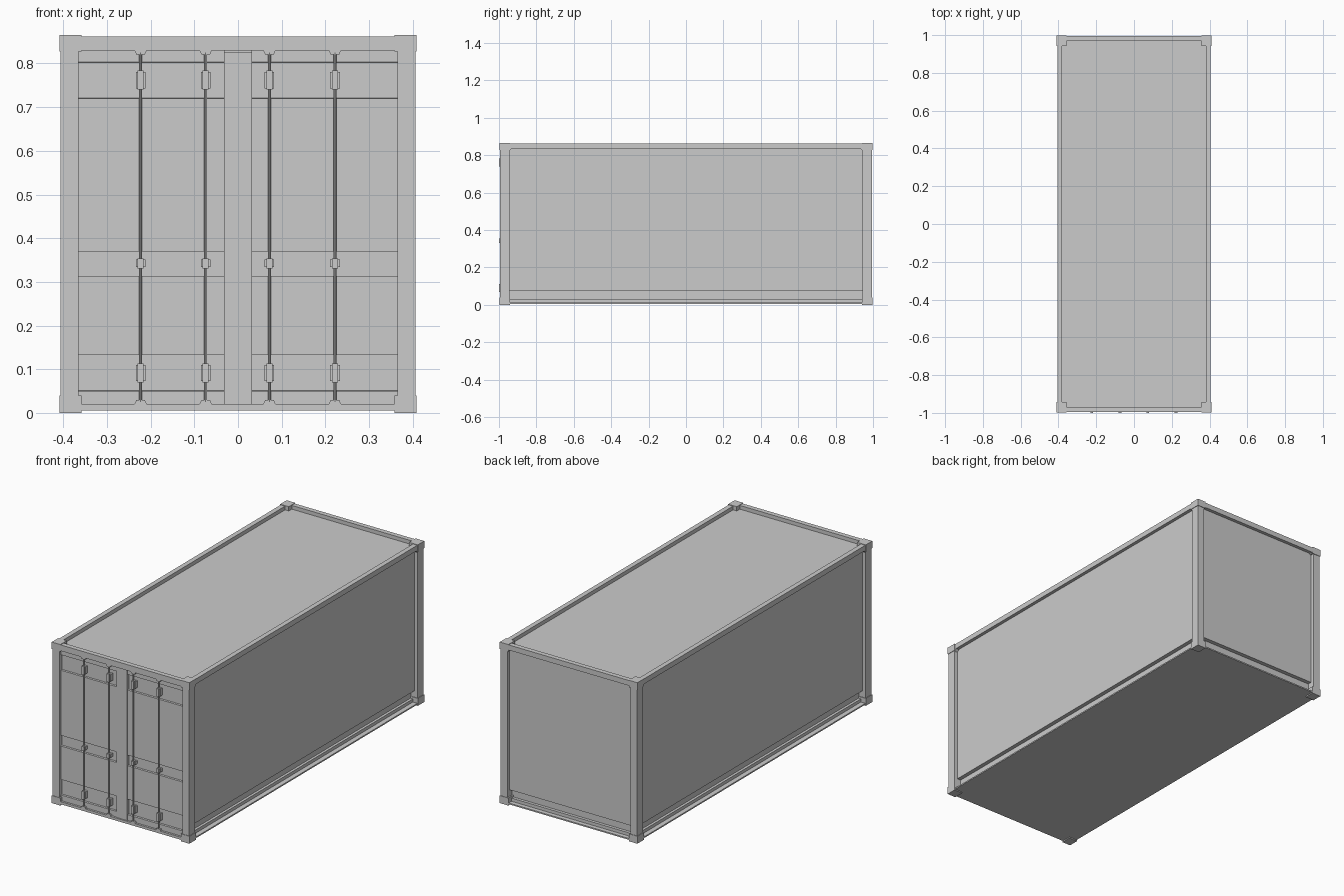
import bpy, bmesh

if "Cube" in bpy.data.objects:
    bpy.data.objects.remove(bpy.data.objects["Cube"])

def mesh_object(name, bm):
    bmesh.ops.recalc_face_normals(bm, faces=bm.faces)
    me = bpy.data.meshes.new(name)
    bm.to_mesh(me)
    bm.free()
    ob = bpy.data.objects.new(name, me)
    bpy.context.collection.objects.link(ob)
    return ob

def box(name, x0, x1, y0, y1, z0, z1):
    bm = bmesh.new()
    bmesh.ops.create_cube(bm, size=1)
    for v in bm.verts:
        v.co = ((x0 + x1) / 2 + v.co.x * (x1 - x0),
                (y0 + y1) / 2 + v.co.y * (y1 - y0),
                (z0 + z1) / 2 + v.co.z * (z1 - z0))
    return mesh_object(name, bm)

def extrude(name, points, vec):
    bm = bmesh.new()
    face = bm.faces.new([bm.verts.new(p) for p in points])
    out = bmesh.ops.extrude_face_region(bm, geom=[face], use_keep_orig=True)
    verts = [e for e in out["geom"] if isinstance(e, bmesh.types.BMVert)]
    bmesh.ops.translate(bm, verts=verts, vec=vec)
    return mesh_object(name, bm)

W, L, H = 0.409, 0.997, 0.865      # outer half width, half length, height
PX, PY = 0.365, 0.945              # inner faces of the posts

# Corner castings and posts
for sx in (-1, 1):
    for sy in (-1, 1):
        def corner(name, xi, xo, yi, yo, z0, z1):
            box(name, *sorted((sx * xi, sx * xo)), *sorted((sy * yi, sy * yo)), z0, z1)
        corner("corner_casting_bottom", 0.358, W, 0.942, L, 0, 0.04)
        corner("corner_casting_top", 0.358, W, 0.942, L, 0.827, H)
        corner("corner_post", PX, 0.406, PY, 0.994, 0.04, 0.827)

# Side rail and wall profile: raised top rail, inset wall, channel at the bottom
def wall_profile(edge):
    return [(edge - 0.05, 0.006), (edge, 0.006), (edge, 0.013),
            (edge - 0.04, 0.013), (edge - 0.04, 0.075), (edge - 0.018, 0.075),
            (edge - 0.018, 0.834), (edge, 0.834), (edge, 0.862),
            (edge - 0.026, 0.862), (edge - 0.026, 0.83), (edge - 0.05, 0.83)]

for sx in (-1, 1):
    extrude("side_wall", [(sx * x, -0.95, z) for x, z in wall_profile(0.406)], (0, 1.9, 0))
    # Small gussets in the upper corners of each side opening
    for sy in (-1, 1):
        extrude("corner_gusset", [(sx * 0.38, sy * PY, 0.834), (sx * 0.38, sy * (PY - 0.012), 0.834),
                                  (sx * 0.38, sy * PY, 0.822)], (sx * 0.026, 0, 0))
extrude("back_wall", [(-0.37, y, z) for y, z in wall_profile(0.994)], (0.74, 0, 0))

# Roof and floor
box("roof", -0.385, 0.385, -0.975, 0.975, 0.82, 0.842)
box("floor", -0.38, 0.38, -0.97, 0.97, 0.006, 0.03)

# Front frame
box("front_top_rail", -PX, PX, -0.994, -0.968, 0.83, 0.862)
box("front_sill", -PX, PX, -0.994, -0.95, 0.006, 0.02)

# Doors with three recessed horizontal bands
FACE, DEEP = -0.983, -0.973
profile = [(-0.95, 0.018), (FACE, 0.018)]
for z0, z1 in ((0.05, 0.133), (0.313, 0.37), (0.72, 0.803)):
    profile += [(FACE, z0), (DEEP, z0 + 0.001), (DEEP, z1 - 0.001), (FACE, z1)]
profile += [(FACE, 0.832), (-0.95, 0.832)]
for name, x0 in (("left_door", -0.367), ("right_door", 0.03)):
    extrude(name, [(x0, y, z) for y, z in profile], (0.337, 0, 0))
box("door_overlap_strip", -0.032, 0.032, -0.987, -0.95, 0.02, 0.826)

# Locking bars with keepers at the ends and three guides each
for x in (-0.223, -0.074, 0.072, 0.222):
    bm = bmesh.new()
    bmesh.ops.create_cone(bm, cap_ends=True, segments=8, radius1=0.0035, radius2=0.0035, depth=0.8)
    bmesh.ops.translate(bm, verts=bm.verts, vec=(x, -0.991, 0.425))
    mesh_object("locking_bar", bm)
    for zc, s in ((0.02, 1), (0.83, -1)):
        extrude("bar_keeper", [(x - 0.014, -0.994, zc), (x - 0.010, -0.994, zc + s * 0.009),
                               (x + 0.010, -0.994, zc + s * 0.009), (x + 0.014, -0.994, zc)],
                (0, 0.02, 0))
    for z0, z1 in ((0.07, 0.113), (0.331, 0.354), (0.74, 0.784)):
        box("bar_guide_plate", x - 0.011, x + 0.011, -0.991, -0.972, z0 + 0.003, z1 - 0.003)
        box("bar_guide", x - 0.007, x + 0.007, -1.0, -0.985, z0, z1)
